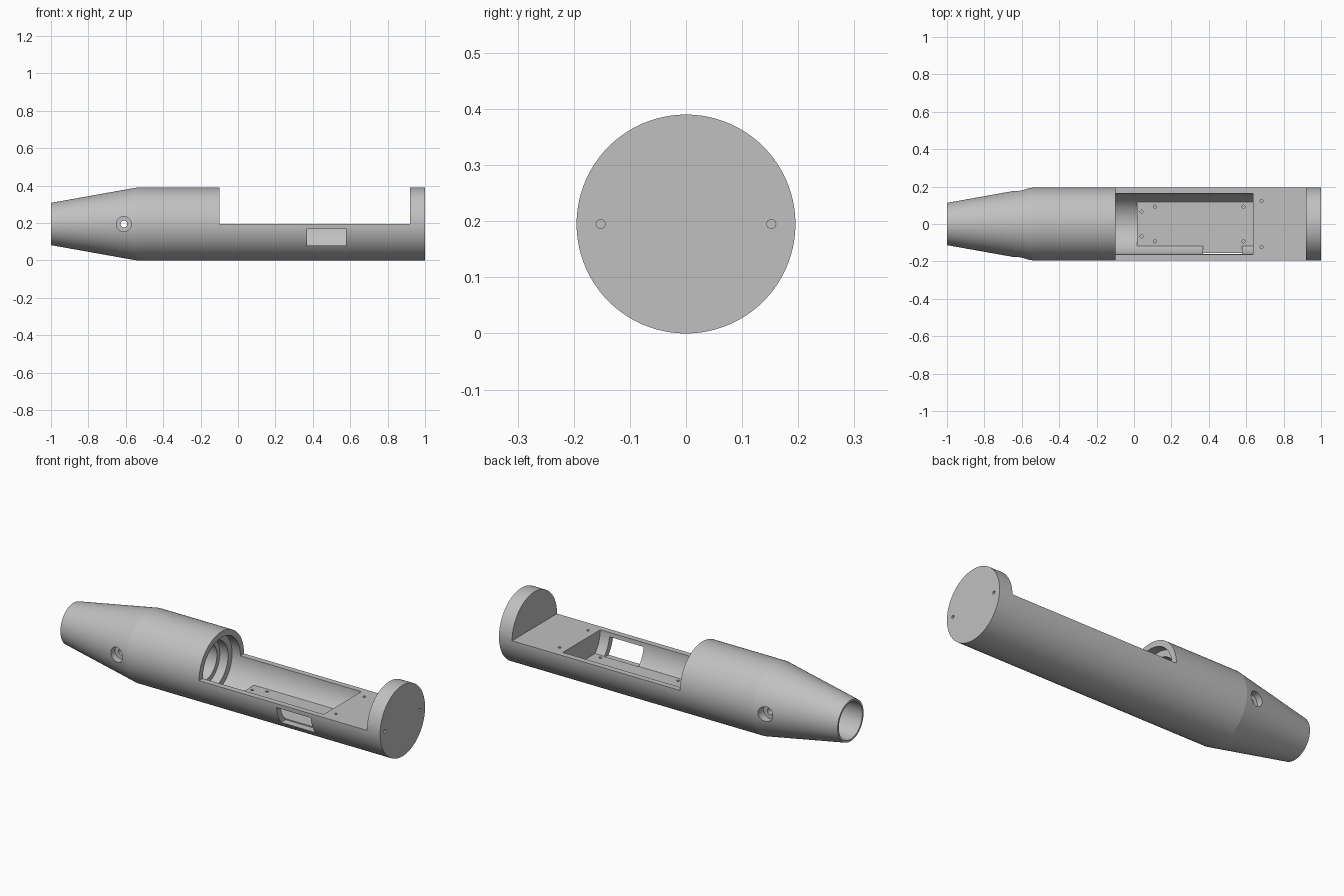
import bpy, bmesh, math
from mathutils import Matrix, Vector

if "Cube" in bpy.data.objects:
    bpy.data.objects.remove(bpy.data.objects["Cube"], do_unlink=True)

R = 0.195            # tube radius, also the height of its axis
BORE = 0.163         # cavity radius
FLOOR = 0.082        # height of the flat cavity floor

grey = bpy.data.materials.new("plain grey")
grey.use_nodes = True
grey.diffuse_color = (0.53, 0.53, 0.53, 1)
grey.node_tree.nodes["Principled BSDF"].inputs["Base Color"].default_value = (0.53, 0.53, 0.53, 1)


def make(name, bm):
    bmesh.ops.recalc_face_normals(bm, faces=bm.faces)
    mesh = bpy.data.meshes.new(name)
    bm.to_mesh(mesh)
    bm.free()
    mesh.materials.append(grey)
    ob = bpy.data.objects.new(name, mesh)
    bpy.context.collection.objects.link(ob)
    return ob


def lathe(name, profile, segments=128):
    """Closed solid turned about the tube axis from (x, radius) points."""
    bm = bmesh.new()
    rings = []
    for x, r in profile:
        angles = [2 * math.pi * i / segments for i in range(segments)]
        rings.append([bm.verts.new((x, r * math.cos(a), R + r * math.sin(a))) for a in angles])
    for a, b in zip(rings, rings[1:]):
        for i in range(segments):
            j = (i + 1) % segments
            bm.faces.new((a[i], a[j], b[j], b[i]))
    bm.faces.new(rings[0])
    bm.faces.new(rings[-1])
    return make(name, bm)


def box(name, low, high):
    low, high = Vector(low), Vector(high)
    bm = bmesh.new()
    bmesh.ops.create_cube(bm, size=1)
    bmesh.ops.scale(bm, vec=high - low, verts=bm.verts)
    bmesh.ops.translate(bm, vec=(low + high) / 2, verts=bm.verts)
    return make(name, bm)


def rod(name, centre, radius, length, axis="Z"):
    turn = {"X": Matrix.Rotation(math.pi / 2, 4, "Y"),
            "Y": Matrix.Rotation(math.pi / 2, 4, "X"), "Z": Matrix()}[axis]
    bm = bmesh.new()
    bmesh.ops.create_cone(bm, cap_ends=True, segments=32, radius1=radius, radius2=radius,
                          depth=length, matrix=Matrix.Translation(centre) @ turn)
    return make(name, bm)


def cut(target, cutter):
    mod = target.modifiers.new("cut", "BOOLEAN")
    mod.operation, mod.solver, mod.object = "DIFFERENCE", "EXACT", cutter
    bpy.context.view_layer.objects.active = target
    bpy.ops.object.modifier_apply(modifier=mod.name)
    bpy.data.objects.remove(cutter, do_unlink=True)


# Outer shell: tapered nose and straight tube
body = lathe("tube_body", [(-1, 0.113), (-0.54, R), (1, R)])

# Open bay over the rear half, leaving the end disc
cut(body, box("bay_cutter", (-0.1, -0.4, R), (0.92, 0.4, 0.6)))

# Stepped bore, with a flat floor kept in the bay
bore = lathe("bore_cutter", [(-1.05, 0.102), (-0.2, 0.102), (-0.2, 0.128), (-0.15, 0.128),
                             (-0.15, BORE), (0.635, BORE)])
cut(bore, box("floor_keeper", (0.015, -0.4, -0.2), (0.8, 0.4, FLOOR)))
cut(body, bore)

# Side window in the front wall
cut(body, box("window_cutter", (0.37, -0.3, 0.076), (0.578, -0.115, 0.172)))

for side in (-1, 1):
    # Counterbored cross hole through the nose
    cut(body, rod("counterbore_cutter", (-0.61, side * 0.24, R), 0.04, 0.2, "Y"))
    cut(body, rod("cross_hole_cutter", (-0.61, side * 0.15, R), 0.018, 0.2, "Y"))
    # Blind holes in the end disc
    cut(body, rod("end_hole_cutter", (1, side * 0.152, R), 0.008, 0.08, "X"))
    # Small mounting holes in the floor and the deck
    for x, y, z in ((0.04, 0.066, FLOOR), (0.112, 0.093, FLOOR),
                    (0.585, 0.093, FLOOR), (0.682, 0.123, R)):
        cut(body, rod("mount_hole_cutter", (x, side * y, z), 0.008, 0.06))

bpy.ops.object.select_all(action="DESELECT")
body.select_set(True)
bpy.context.view_layer.objects.active = body
bpy.ops.object.shade_smooth_by_angle(angle=math.radians(8))
